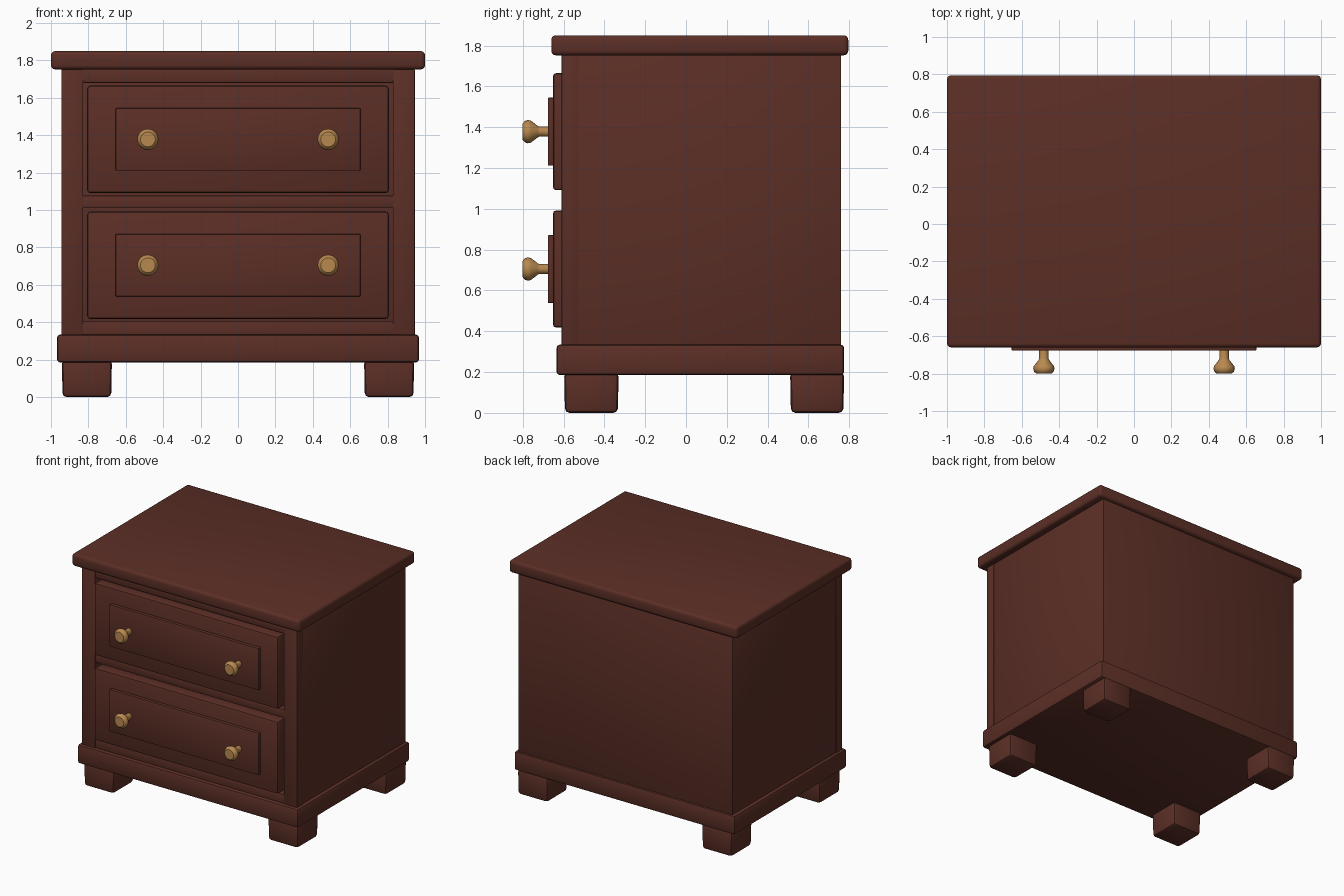
import bpy
import bmesh
import math
from mathutils import Matrix

cube = bpy.data.objects.get("Cube")
if cube:
    bpy.data.objects.remove(cube, do_unlink=True)


def make_material(name, color, roughness, metallic=0.0):
    mat = bpy.data.materials.new(name)
    mat.use_nodes = True
    mat.diffuse_color = color
    bsdf = next(n for n in mat.node_tree.nodes if n.type == 'BSDF_PRINCIPLED')
    bsdf.inputs["Base Color"].default_value = color
    bsdf.inputs["Roughness"].default_value = roughness
    bsdf.inputs["Metallic"].default_value = metallic
    return mat


WOOD = make_material("dark_red_wood", (0.105, 0.028, 0.019, 1), 0.5)
BRASS = make_material("brass", (0.48, 0.25, 0.08, 1), 0.4)


def finish(name, bm, mat):
    bmesh.ops.recalc_face_normals(bm, faces=bm.faces)
    mesh = bpy.data.meshes.new(name)
    bm.to_mesh(mesh)
    bm.free()
    mesh.materials.append(mat)
    obj = bpy.data.objects.new(name, mesh)
    bpy.context.collection.objects.link(obj)
    bpy.ops.object.select_all(action='DESELECT')
    bpy.context.view_layer.objects.active = obj
    obj.select_set(True)
    bpy.ops.object.shade_smooth_by_angle(angle=math.radians(35))
    return obj


def box(name, x, y, z, bevel=0.006, segments=2, taper=1.0):
    """Bevelled wooden block given its (min, max) range on each axis."""
    bm = bmesh.new()
    bmesh.ops.create_cube(bm, size=1)
    for v in bm.verts:
        scale = taper if v.co.z < 0 else 1
        for i, (lo, hi) in enumerate((x, y, z)):
            v.co[i] = (lo + hi) / 2 + v.co[i] * (hi - lo) * (scale if i < 2 else 1)
    bmesh.ops.bevel(bm, geom=bm.edges[:], offset=bevel, segments=segments,
                    profile=0.5, affect='EDGES')
    return finish(name, bm, WOOD)


def knob(name, x, z):
    """Turned knob: a (radius, y) profile spun around the y axis."""
    profile = [(0, -0.8), (0.04, -0.8), (0.052, -0.79), (0.057, -0.775),
               (0.054, -0.76), (0.027, -0.725), (0.025, -0.72), (0.025, -0.66), (0, -0.66)]
    bm = bmesh.new()
    verts = [bm.verts.new((r, y, 0)) for r, y in profile]
    edges = [bm.edges.new(pair) for pair in zip(verts, verts[1:])]
    bmesh.ops.spin(bm, geom=verts + edges, cent=(0, 0, 0), axis=(0, 1, 0),
                   angle=math.tau, steps=16)
    bmesh.ops.remove_doubles(bm, verts=bm.verts, dist=0.0005)
    bmesh.ops.transform(bm, matrix=Matrix.Translation((x, 0, z)), verts=bm.verts)
    return finish(name, bm, BRASS)


# Top, carcass and base
box("table_top", (-1, 1), (-0.66, 0.795), (1.752, 1.85), 0.022, 3)
box("carcass", (-0.94, 0.94), (-0.535, 0.76), (0.32, 1.76))
box("base_plinth", (-0.968, 0.968), (-0.635, 0.775), (0.185, 0.335), 0.018, 2)

# Face frame
for side, sx in (("right", -1), ("left", 1)):
    box(side + "_stile", tuple(sorted((sx * 0.828, sx * 0.945))),
        (-0.61, -0.528), (0.325, 1.755))
for name, z in (("top_rail", (1.68, 1.755)), ("middle_rail", (1.01, 1.078)),
                ("bottom_rail", (0.325, 0.405))):
    box(name, (-0.835, 0.835), (-0.605, -0.53), z)

# Drawers with raised panels and a pair of knobs
for level, z in (("upper", 1.378), ("lower", 0.705)):
    box(level + "_drawer", (-0.806, 0.806), (-0.652, -0.53), (z - 0.287, z + 0.287), 0.016, 2)
    box(level + "_drawer_panel", (-0.655, 0.655), (-0.677, -0.645), (z - 0.167, z + 0.167), 0.006)
    for side, x in (("right", -0.482), ("left", 0.482)):
        knob(f"{level}_{side}_knob", x, z)

# Feet
for side, sx in (("right", -1), ("left", 1)):
    for end, y in (("front", (-0.597, -0.33)), ("back", (0.51, 0.775))):
        box(f"{end}_{side}_foot", tuple(sorted((sx * 0.674, sx * 0.942))),
            y, (0, 0.2), 0.022, 2, taper=0.97)
